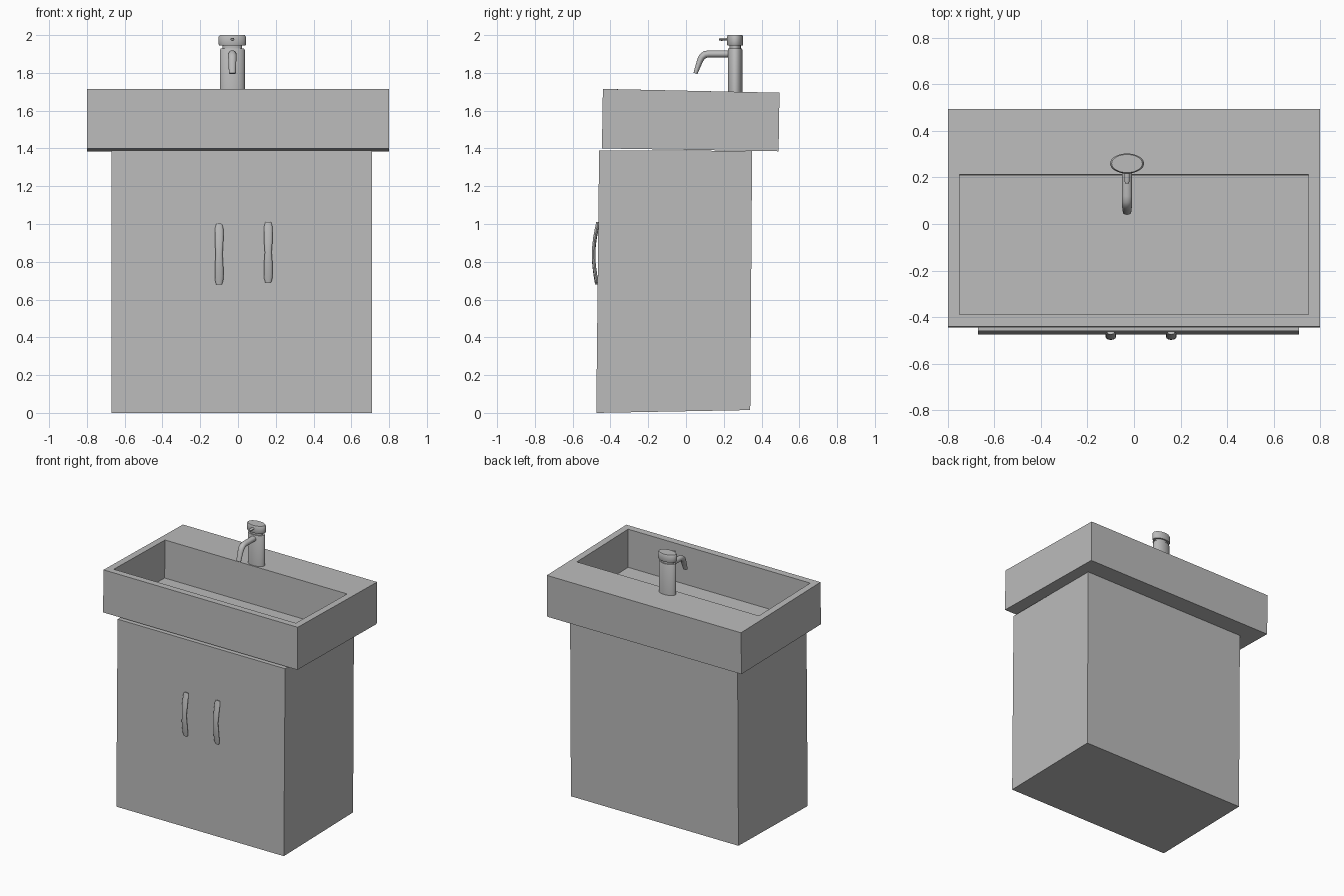
import bpy, bmesh, math
from mathutils import Vector

cube = bpy.data.objects.get("Cube")
if cube:
    bpy.data.objects.remove(cube, do_unlink=True)

grey = bpy.data.materials.new("plain grey")
grey.use_nodes = True
COLOUR = (0.5, 0.5, 0.5, 1)
grey.diffuse_color = COLOUR
grey.node_tree.nodes["Principled BSDF"].inputs["Base Color"].default_value = COLOUR


def loft(name, rings, smooth=False):
    """Skin a series of closed rings and cap both ends."""
    bm = bmesh.new()
    loops = [[bm.verts.new(p) for p in ring] for ring in rings]
    for a, b in zip(loops, loops[1:]):
        for i in range(len(a)):
            j = (i + 1) % len(a)
            bm.faces.new((a[i], a[j], b[j], b[i]))
    bm.faces.new(loops[0])
    bm.faces.new(loops[-1])
    bmesh.ops.recalc_face_normals(bm, faces=bm.faces)
    mesh = bpy.data.meshes.new(name)
    bm.to_mesh(mesh)
    bm.free()
    mesh.materials.append(grey)
    obj = bpy.data.objects.new(name, mesh)
    bpy.context.collection.objects.link(obj)
    if smooth:
        bpy.ops.object.select_all(action="DESELECT")
        obj.select_set(True)
        bpy.context.view_layer.objects.active = obj
        bpy.ops.object.shade_smooth_by_angle(angle=math.radians(40))
    return obj


def rect(x0, x1, front, back):
    """Rectangle ring; front and back are (y, z) pairs."""
    return [(x0, *front), (x1, *front), (x1, *back), (x0, *back)]


def ellipse(centre, u, v, sides):
    c, u, v = Vector(centre), Vector(u), Vector(v)
    angles = [math.tau * i / sides for i in range(sides)]
    return [c + u * math.cos(a) + v * math.sin(a) for a in angles]


def tube(name, x, path, sides=16):
    """Tube in a plane of constant x; path points are (y, z, half width, half depth)."""
    rings = []
    for i, (y, z, wide, deep) in enumerate(path):
        before, after = path[max(i - 1, 0)], path[min(i + 1, len(path) - 1)]
        t = Vector((0, after[0] - before[0], after[1] - before[1])).normalized()
        rings.append(ellipse((x, y, z), (wide, 0, 0), (0, -t.z * deep, t.y * deep), sides))
    return loft(name, rings, True)


# Cabinet, leaning very slightly
loft("cabinet", [
    rect(-0.67, 0.71, (-0.475, 0), (0.34, 0.015)),
    rect(-0.67, 0.71, (-0.46, 1.39), (0.35, 1.387)),
])

# Basin with a deep rectangular bowl and a wide rear ledge
loft("basin", [
    rect(-0.8, 0.8, (-0.445, 1.40), (0.49, 1.385)),
    rect(-0.8, 0.8, (-0.44, 1.715), (0.495, 1.695)),
    rect(-0.75, 0.75, (-0.39, 1.714), (0.213, 1.701)),
    rect(-0.75, 0.75, (-0.39, 1.43), (0.208, 1.42)),
])

# Pair of bowed door handles, waisted in the middle
for name, x, base in (("right_handle", -0.10, 0.68), ("left_handle", 0.16, 0.69)):
    path = []
    steps = 14
    for i in range(steps + 1):
        t = i / steps
        bow = math.sin(math.pi * t)
        wide = 0.022 - 0.004 * math.exp(-((t - 0.5) / 0.1) ** 2)
        if i in (0, steps):
            wide *= 0.7
        path.append((-0.472 + 0.006 * t - 0.02 * bow, base + 0.32 * t, wide, 0.009))
    tube(name, x, path)

# Tap body, neck and cap, all oval
TAP_X, TAP_Y = -0.03, 0.26
profile = [(0.066, 1.68), (0.066, 1.922), (0.062, 1.928), (0.051, 1.928),
           (0.051, 1.945), (0.069, 1.945), (0.073, 1.952), (0.073, 1.99), (0.066, 2.0)]
loft("tap_body", [ellipse((TAP_X, TAP_Y, z), (r, 0, 0), (0, r * 0.59, 0), 32)
                  for r, z in profile], True)

# Spout that runs forward and bends down
tube("tap_spout", TAP_X, [
    (0.245, 1.9, 0.022, 0.019), (0.12, 1.9, 0.022, 0.019), (0.1, 1.897, 0.022, 0.019),
    (0.084, 1.884, 0.022, 0.018), (0.074, 1.865, 0.021, 0.016), (0.05, 1.797, 0.018, 0.011)])

# Small lever on the cap
tube("tap_lever", TAP_X, [
    (0.24, 1.978, 0.011, 0.007), (0.185, 1.978, 0.011, 0.008), (0.175, 1.978, 0.008, 0.005)], 12)
